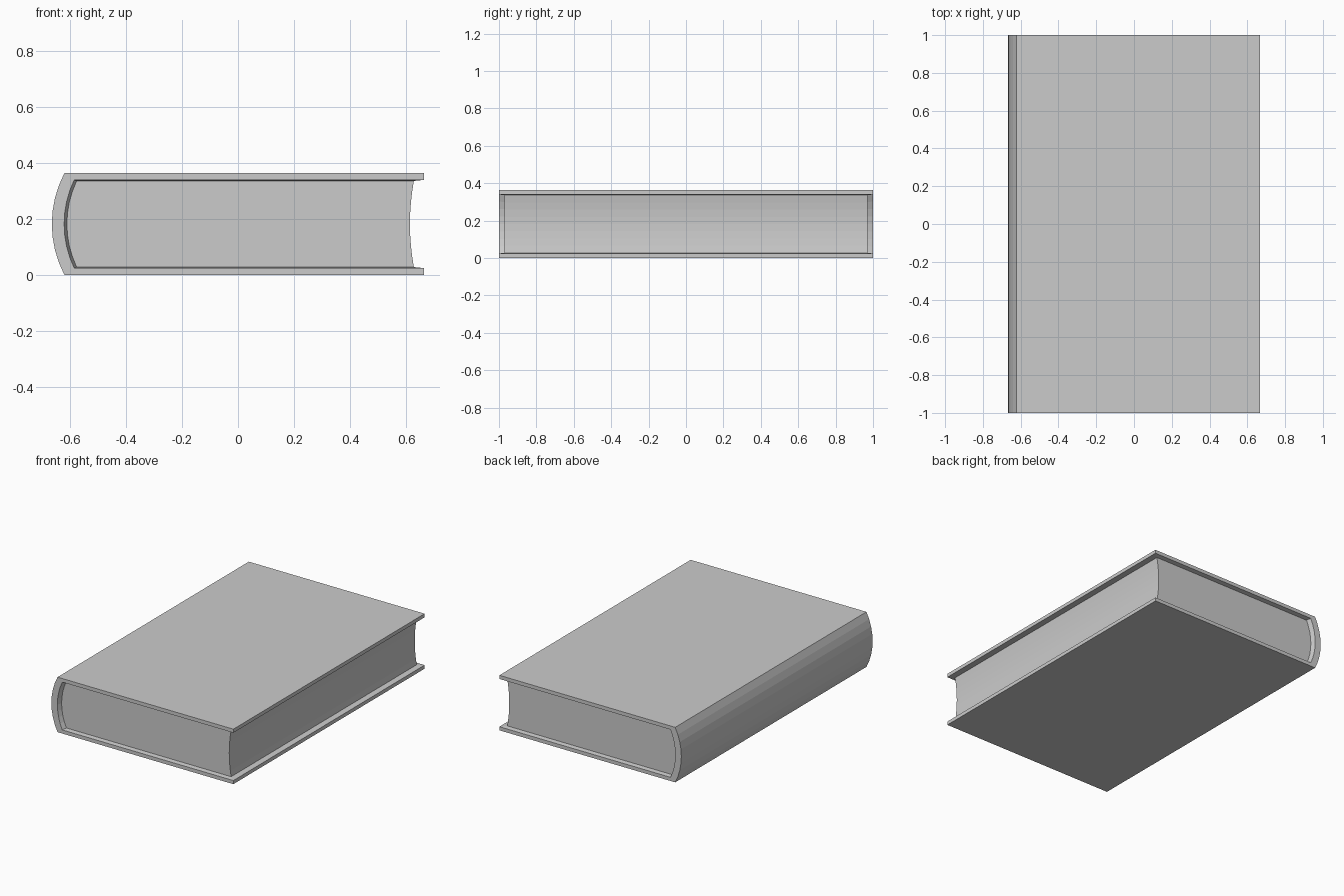
import bpy, bmesh, math

if "Cube" in bpy.data.objects:
    bpy.data.objects.remove(bpy.data.objects["Cube"])

H = 0.364          # total thickness of the book
SEGS = 8           # flat facets across each curved face


def arc(x_edge, x_mid, z0, z1):
    """Circular arc in xz from z1 down to z0, bulging from x_edge to x_mid."""
    half, sag = (z1 - z0) / 2, x_mid - x_edge
    r = (half * half + sag * sag) / (2 * abs(sag))
    a = math.asin(half / r)
    s = math.copysign(1, sag)
    pts = []
    for i in range(SEGS + 1):
        t = a - 2 * a * i / SEGS
        pts.append((x_mid - s * r * (1 - math.cos(t)), (z0 + z1) / 2 + r * math.sin(t)))
    return pts


def u_path(x_end, x_edge, x_mid, inset):
    """U-shaped path: along the top board, round the spine, back along the bottom."""
    return [(x_end, H - inset)] + arc(x_edge, x_mid, inset, H - inset) + [(x_end, inset)]


def ring(bm, pts, y):
    return [bm.verts.new((x, y, z)) for x, z in pts]


def bridge(bm, a, b):
    for i in range(len(a) - 1):
        bm.faces.new((a[i], a[i + 1], b[i + 1], b[i]))


def finish(bm, name):
    bmesh.ops.recalc_face_normals(bm, faces=bm.faces)
    mesh = bpy.data.meshes.new(name)
    bm.to_mesh(mesh)
    bm.free()
    bpy.context.collection.objects.link(bpy.data.objects.new(name, mesh))


outer = u_path(0.666, -0.621, -0.666, 0.0)
inner = u_path(0.666, -0.586, -0.622, 0.024)
glued = u_path(0.629, -0.577, -0.612, 0.028)   # where the cover meets the pages

# Cover: outer skin, rims, and inside faces tapering in to the pages
bm = bmesh.new()
o0, i0, g0 = ring(bm, outer, -1), ring(bm, inner, -1), ring(bm, glued, -0.97)
o1, i1, g1 = ring(bm, outer, 1), ring(bm, inner, 1), ring(bm, glued, 0.97)
bridge(bm, o0, o1)
for o, i, g in ((o0, i0, g0), (o1, i1, g1)):
    bridge(bm, o, i)
    bridge(bm, i, g)
for k in (0, -1):
    bridge(bm, (o0[k], i0[k], g0[k]), (o1[k], i1[k], g1[k]))
finish(bm, "cover")

# Page block: two end faces and the hollow fore edge
bm = bmesh.new()
fore = arc(0.629, 0.615, 0.028, H - 0.028)
ends = []
for y in (-0.97, 0.97):
    back = ring(bm, glued[1:-1], y)
    front = ring(bm, fore, y)
    bm.faces.new(back + front[::-1])
    ends.append(front)
bridge(bm, *ends)
finish(bm, "page_block")
